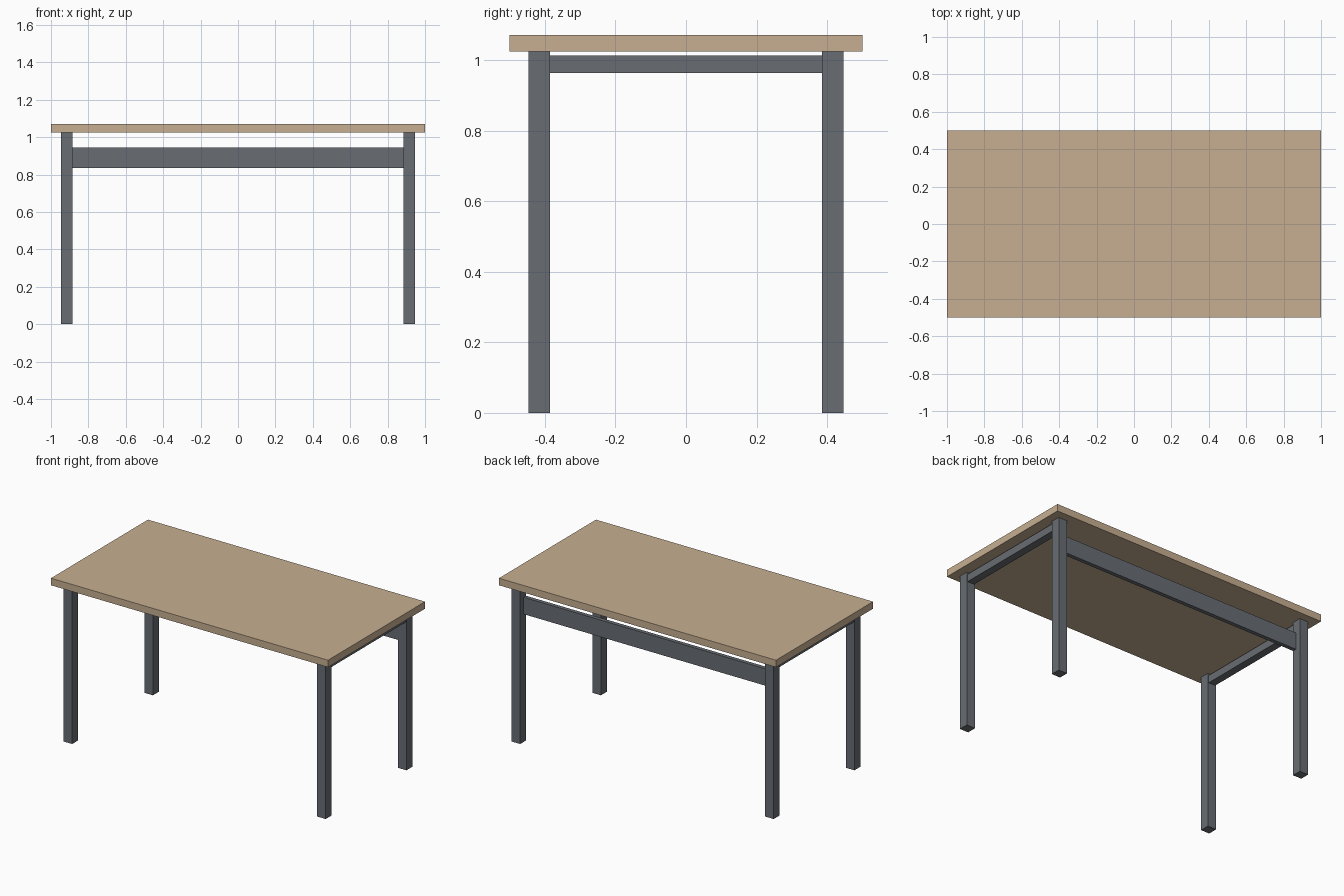
import bpy

cube = bpy.data.objects.get("Cube")
if cube:
    bpy.data.objects.remove(cube, do_unlink=True)


def make_material(name, color):
    mat = bpy.data.materials.new(name)
    mat.use_nodes = True
    mat.diffuse_color = (*color, 1)
    mat.node_tree.nodes["Principled BSDF"].inputs["Base Color"].default_value = (*color, 1)
    return mat


def box(name, x, y, z, mat):
    """Box spanning the given (low, high) ranges."""
    spans = (x, y, z)
    bpy.ops.mesh.primitive_cube_add(size=1, location=[(a + b) / 2 for a, b in spans])
    obj = bpy.context.object
    obj.name = name
    obj.scale = [b - a for a, b in spans]
    bpy.ops.object.transform_apply(location=False, rotation=False, scale=True)
    obj.data.materials.append(mat)
    return obj


def mirrored(span, sign):
    return tuple(sorted(sign * v for v in span))


wood = make_material("light wood", (0.57, 0.43, 0.285))
metal = make_material("grey metal", (0.138, 0.152, 0.171))

LEG_X = (0.884, 0.946)
LEG_Y = (0.385, 0.447)
UNDERSIDE = 1.025

# Table top
box("table_top", (-1, 1), (-0.5, 0.5), (UNDERSIDE, 1.071), wood)

for side, sx in (("left", 1), ("right", -1)):
    # Square legs
    for end, sy in (("front", -1), ("back", 1)):
        box(f"{end}_{side}_leg", mirrored(LEG_X, sx), mirrored(LEG_Y, sy),
            (0, UNDERSIDE), metal)
    # Side rail joining the front and back legs
    box(f"{side}_rail", mirrored((0.89, 0.94), sx), (-LEG_Y[0], LEG_Y[0]),
        (0.964, 1.013), metal)

# Back rail, set in from the outer face of the legs
box("back_rail", (-LEG_X[0], LEG_X[0]), (0.386, 0.412), (0.834, 0.944), metal)
